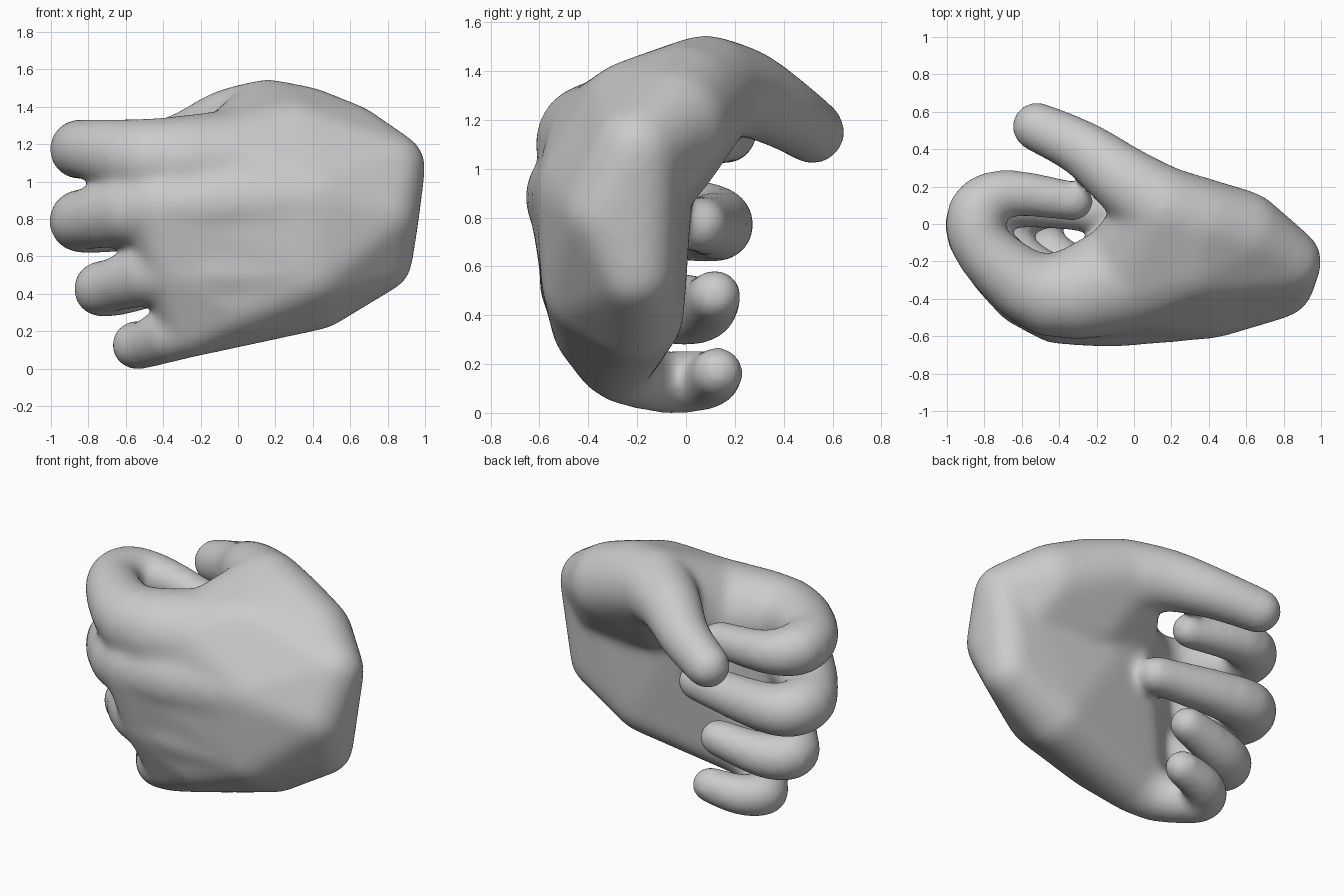
import bpy, bmesh
from mathutils import Matrix, Vector

cube = bpy.data.objects.get("Cube")
if cube:
    bpy.data.objects.remove(cube)

skin = bpy.data.materials.new("plain grey")
skin.use_nodes = True
grey = (0.6, 0.6, 0.6, 1)
skin.diffuse_color = grey
skin.node_tree.nodes["Principled BSDF"].inputs["Base Color"].default_value = grey

bm = bmesh.new()


def hull(balls):
    """Add the convex skin stretched around a few balls (x, y, z, radius)."""
    part = bmesh.new()
    for x, y, z, r in balls:
        bmesh.ops.create_icosphere(part, subdivisions=3, radius=r,
                                   matrix=Matrix.Translation(Vector((x, y, z))))
    points = [v.co.copy() for v in part.verts]
    part.free()
    verts = [bm.verts.new(p) for p in points]
    result = bmesh.ops.convex_hull(bm, input=verts)
    spare = {g for g in result["geom_interior"] + result["geom_unused"]
             if isinstance(g, bmesh.types.BMVert)}
    bmesh.ops.delete(bm, geom=list(spare), context="VERTS")


def chain(balls, steps=3):
    """Add a tapering limb along a smooth curve through the balls."""
    knots = [Vector(b) for b in balls]
    knots = [knots[0]] + knots + [knots[-1]]
    path = []
    for a, b, c, d in zip(knots, knots[1:], knots[2:], knots[3:]):
        for i in range(steps):
            t = i / steps
            path.append(b + (c - a) * t / 2 + (a * 2 - b * 5 + c * 4 - d) * t * t / 2
                        + (b * 3 - a - c * 3 + d) * t ** 3 / 2)
    path.append(knots[-1])
    for pair in zip(path, path[1:]):
        hull(pair)


# Landmarks shared by the palm and the digits
wrist_top = (.82, -.2, 1.08, .185)
wrist_low = (.76, -.21, .58, .175)
wrist_back = (.76, -.3, .82, .21)
heel = (.42, -.21, .41, .205)
heel_back = (.38, -.37, .52, .22)
heel_side = (0, -.34, .37, .215)
back_of_hand = (.4, -.36, .9, .255)
index_root = (0, -.27, 1.08, .31)
thumb_root = (.16, .08, 1.32, .23)
thumb_pad = (.25, -.1, 1.06, .23)
thumb_heel = (.36, 0, 1.27, .24)
index_knuckle = (-.45, -.385, 1.12, .22)
middle_knuckle = (-.4, -.43, .87, .215)
ring_knuckle = (-.32, -.39, .53, .19)
pinky_knuckle = (-.25, -.29, .23, .17)

# Palm slab and thumb pad
hull([wrist_top, wrist_low, wrist_back, heel, heel_back, heel_side, back_of_hand,
      index_root, middle_knuckle, ring_knuckle, pinky_knuckle])
hull([wrist_top, wrist_back, (.57, -.06, 1.18, .245), thumb_root, thumb_pad,
      thumb_heel, index_root, back_of_hand, (.3, -.2, 1.2, .25)])

# Curled fingers
chain([index_root, index_knuckle, (-.79, -.15, 1.17, .165), (-.84, .06, 1.17, .16),
       (-.68, .165, 1.15, .13), (-.32, .12, 1.12, .107)])
chain([back_of_hand, middle_knuckle, (-.79, -.14, .805, .168), (-.83, .05, .785, .17),
       (-.66, .13, .77, .15), (-.12, .06, .77, .115)])
chain([heel_back, ring_knuckle, (-.66, -.16, .45, .145), (-.73, -.03, .425, .152),
       (-.6, .07, .425, .135), (-.31, .12, .48, .11)])
chain([heel, pinky_knuckle, (-.49, -.12, .13, .13), (-.545, -.01, .128, .132),
       (-.45, .09, .135, .122), (-.26, .13, .165, .108)])

# Thumb reaching out over the fingers
chain([thumb_root, (-.06, .24, 1.31, .185), (-.27, .4, 1.23, .153),
       (-.52, .52, 1.15, .135)])

mesh = bpy.data.meshes.new("hand")
bm.to_mesh(mesh)
bm.free()
hand = bpy.data.objects.new("hand", mesh)
bpy.context.collection.objects.link(hand)
mesh.materials.append(skin)

# Fuse the parts and soften the joins
fuse = hand.modifiers.new("fuse", "REMESH")
fuse.mode = "VOXEL"
fuse.voxel_size = .018
fuse.use_smooth_shade = True
soften = hand.modifiers.new("soften", "SMOOTH")
soften.factor = .5
soften.iterations = 40
